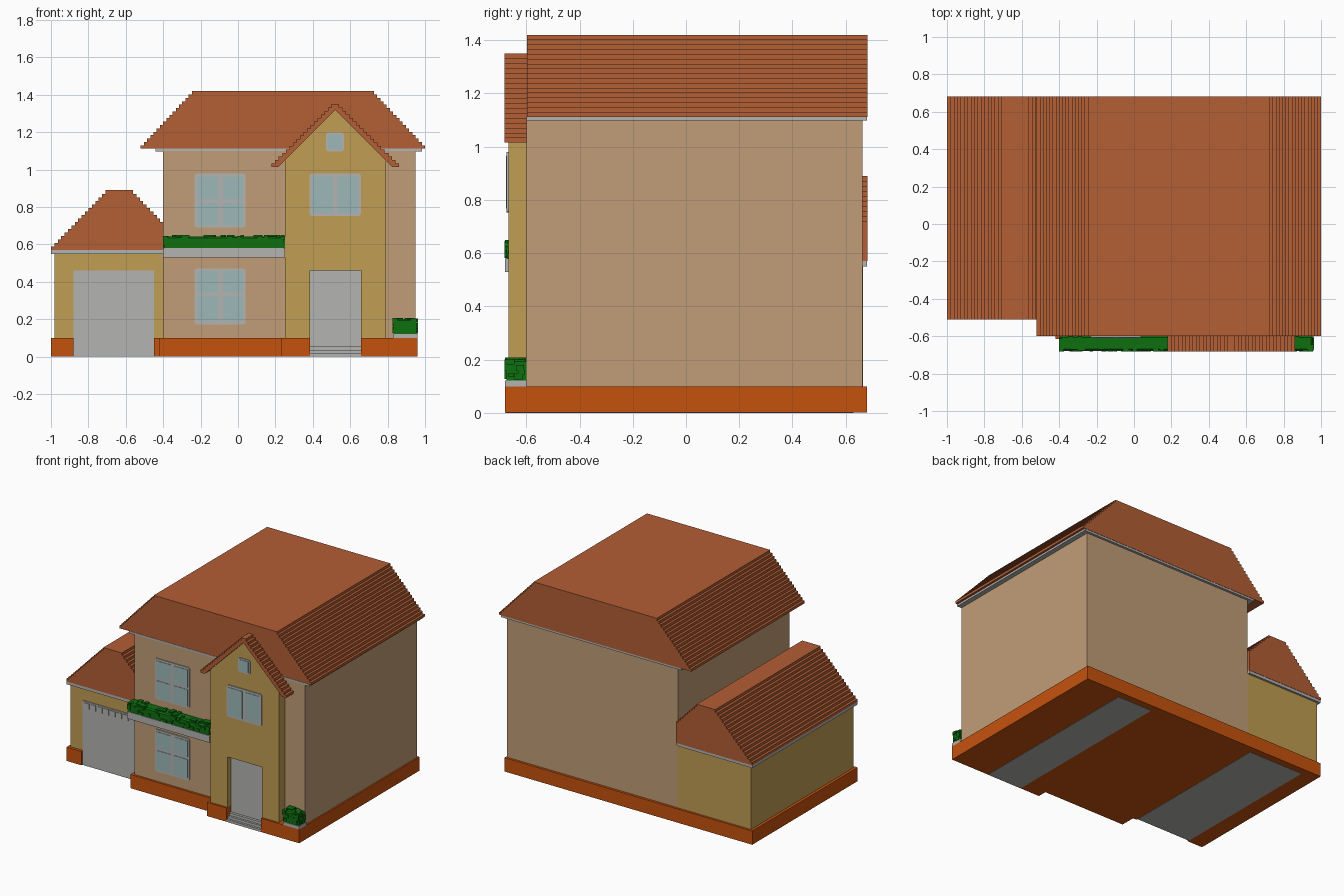
import bpy, bmesh, random

random.seed(4)
cube = bpy.data.objects.get("Cube")
if cube:
    bpy.data.objects.remove(cube, do_unlink=True)


def material(name, rgb):
    lin = [((c / 255 + 0.055) / 1.055) ** 2.4 for c in rgb]
    m = bpy.data.materials.new(name)
    m.use_nodes = True
    m.diffuse_color = (*lin, 1)
    bsdf = next(n for n in m.node_tree.nodes if n.type == 'BSDF_PRINCIPLED')
    bsdf.inputs["Base Color"].default_value = (*lin, 1)
    return m


TAN = material("tan wall", (193, 157, 119))
YELLOW = material("ochre wall", (193, 157, 83))
ROOF = material("terracotta roof", (179, 94, 53))
BRICK = material("orange plinth", (197, 82, 13))
GREY = material("grey trim", (180, 179, 177))
GREEN = material("green foliage", (14, 112, 16))
GLASS = material("pale blue glass", (157, 184, 185))


def finish(name, bm, mat):
    bmesh.ops.recalc_face_normals(bm, faces=bm.faces)
    me = bpy.data.meshes.new(name)
    bm.to_mesh(me)
    bm.free()
    me.materials.append(mat)
    ob = bpy.data.objects.new(name, me)
    bpy.context.collection.objects.link(ob)
    return ob


def add_box(bm, x0, x1, y0, y1, z0, z1):
    r = bmesh.ops.create_cube(bm, size=1)
    for v in r["verts"]:
        v.co = ((x0 + x1) / 2 + v.co.x * (x1 - x0),
                (y0 + y1) / 2 + v.co.y * (y1 - y0),
                (z0 + z1) / 2 + v.co.z * (z1 - z0))


def box(name, mat, *b):
    bm = bmesh.new()
    add_box(bm, *b)
    return finish(name, bm, mat)


def prism(name, mat, pts, a, b, axis="y"):
    """Extrude a flat outline: (x, z) points along y, or (x, y) points along z."""
    bm = bmesh.new()
    vs = [bm.verts.new((p, a, q) if axis == "y" else (p, q, a)) for p, q in pts]
    f = bm.faces.new(vs)
    r = bmesh.ops.extrude_face_region(bm, geom=[f])
    move = (0, b - a, 0) if axis == "y" else (0, 0, b - a)
    bmesh.ops.translate(bm, vec=move, verts=[v for v in r["geom"] if isinstance(v, bmesh.types.BMVert)])
    return finish(name, bm, mat)


def stairs(x0, z0, x1, z1, n):
    """Tile courses going up from (x0, z0) to (x1, z1): riser, then tread."""
    dx, dz = (x1 - x0) / n, (z1 - z0) / n
    pts = [(x0, z0)]
    for i in range(n):
        pts += [(x0 + i * dx, z0 + (i + 1) * dz), (x0 + (i + 1) * dx, z0 + (i + 1) * dz)]
    return pts


def mirrored(pts, cx):
    return [(2 * cx - x, z) for x, z in reversed(pts)]


# Plinth, notched for the garage door and the entrance steps
prism("plinth", BRICK, [
    (-1, 0.68), (-1, -0.51), (-0.88, -0.51), (-0.88, -0.47), (-0.45, -0.47),
    (-0.45, -0.51), (-0.42, -0.51), (-0.42, -0.615), (0.23, -0.615), (0.23, -0.68),
    (0.385, -0.68), (0.385, -0.59), (0.658, -0.59), (0.658, -0.68), (0.96, -0.68),
    (0.96, 0.68)], 0.002, 0.1, "z")
box("garage_floor", GREY, -0.88, -0.45, -0.49, 0.63, 0, 0.03)
box("entrance_floor", GREY, 0.385, 0.658, -0.66, 0.63, 0, 0.012)

# House body
box("main_walls", TAN, -0.40, 0.95, -0.60, 0.663, 0.05, 1.10)
box("main_eaves", GREY, -0.44, 0.985, -0.60, 0.68, 1.098, 1.113)
left = stairs(-0.52, 1.112, -0.23, 1.42, 17)
prism("main_roof", ROOF, left + mirrored(left, 0.24), -0.598, 0.682)

# Garage wing
box("garage_walls", YELLOW, -0.98, -0.399, -0.49, 0.665, 0.05, 0.555)
box("garage_eaves", GREY, -1, -0.40, -0.51, 0.68, 0.55, 0.57)
left = stairs(-1, 0.57, -0.69, 0.89, 17)
right = [(x, z) for x, z in mirrored(left, -0.635) if x < -0.40]
prism("garage_roof", ROOF, left + right + [(-0.40, right[-1][1]), (-0.40, 0.57)], -0.51, 0.682)
box("garage_door", GREY, -0.88, -0.45, -0.497, -0.46, 0, 0.46)
bm = bmesh.new()
for i in range(8):
    x = -0.867 + i * 0.0512
    add_box(bm, x, x + 0.04, -0.501, -0.49, 0.41, 0.45)
finish("garage_door_panels", bm, GREY)

# Entrance gable with a door opening
prism("entrance_walls", YELLOW, [
    (0.25, 0.003), (0.385, 0.003), (0.385, 0.46), (0.658, 0.46), (0.658, 0.003),
    (0.79, 0.003), (0.79, 1.06), (0.52, 1.33), (0.25, 1.06)], -0.667, -0.595)
left = stairs(0.18, 1.015, 0.52, 1.35, 18)
prism("entrance_roof", ROOF, left[:-1] + mirrored(left[:-1], 0.52)
      + [(0.825, 1.015), (0.52, 1.318), (0.215, 1.015)], -0.682, -0.595)
box("front_door", GREY, 0.385, 0.658, -0.63, -0.59, 0, 0.46)
for i in range(3):
    box(f"entrance_step_{i + 1}", GREY, 0.385, 0.658, -0.678 + i * 0.015, -0.62,
        0, 0.018 * (i + 1))


# Windows: rounded frame plate with panes laid on it
def window(name, y, frame, cols, rows):
    x0, x1, z0, z1 = frame
    bm = bmesh.new()
    add_box(bm, x0, x1, y - 0.007, y + 0.01, z0, z1)
    edges = [e for e in bm.edges if abs(e.verts[0].co.y - e.verts[1].co.y) > 0.01]
    bmesh.ops.bevel(bm, geom=edges, offset=0.014, segments=3, profile=0.5, affect='EDGES')
    finish(name + "_frame", bm, GREY)
    bm = bmesh.new()
    for a, b in cols:
        for c, d in rows:
            add_box(bm, a, b, y - 0.010, y, c, d)
    finish(name + "_panes", bm, GLASS)


cols = [(-0.217, -0.108), (-0.081, 0.028)]
window("lower_window", -0.60, (-0.232, 0.04, 0.172, 0.472), cols, [(0.19, 0.324), (0.342, 0.457)])
window("upper_window", -0.60, (-0.232, 0.04, 0.69, 0.98), cols, [(0.702, 0.823), (0.84, 0.964)])
window("entrance_window", -0.667, (0.382, 0.657, 0.752, 0.98),
       [(0.395, 0.507), (0.533, 0.643)], [(0.768, 0.964)])
window("attic_window", -0.667, (0.471, 0.566, 1.097, 1.198), [(0.482, 0.555)], [(1.108, 1.187)])


# Planters with leafy hedges
def hedge(name, x0, x1, y0, y1, z0, z1, count):
    bm = bmesh.new()
    g = 0.007
    add_box(bm, x0 + g, x1 - g, y0 + g, y1, z0, z1 - g)
    bmesh.ops.bevel(bm, geom=[e for e in bm.edges if min(v.co.z for v in e.verts) > z0 + 0.01],
                    offset=0.008, segments=1, affect='EDGES')
    for i in range(count):
        s = random.uniform(0.018, 0.03)
        x = random.uniform(x0, x1 - s)
        z = random.uniform(z0, z1 - s)
        y = random.uniform(y0, y1 - s)
        side = i % 3
        if side == 0:                                   # front leaves
            add_box(bm, x, x + s, y0, y0 + s, z, z + s * 0.8)
        elif side == 1:                                 # top leaves
            add_box(bm, x, x + s, y, y + s, z1 - s, z1)
        else:                                           # end leaves
            xe = x0 if i % 2 else x1 - s
            add_box(bm, xe, xe + s, y, y + s, z, z + s * 0.8)
    finish(name, bm, GREEN)


box("balcony_planter", GREY, -0.40, 0.25, -0.68, -0.595, 0.53, 0.58)
hedge("balcony_hedge", -0.40, 0.25, -0.682, -0.60, 0.58, 0.65, 100)
box("ground_planter", GREY, 0.83, 0.96, -0.68, -0.60, 0.098, 0.122)
hedge("ground_hedge", 0.825, 0.962, -0.682, -0.60, 0.12, 0.208, 40)
